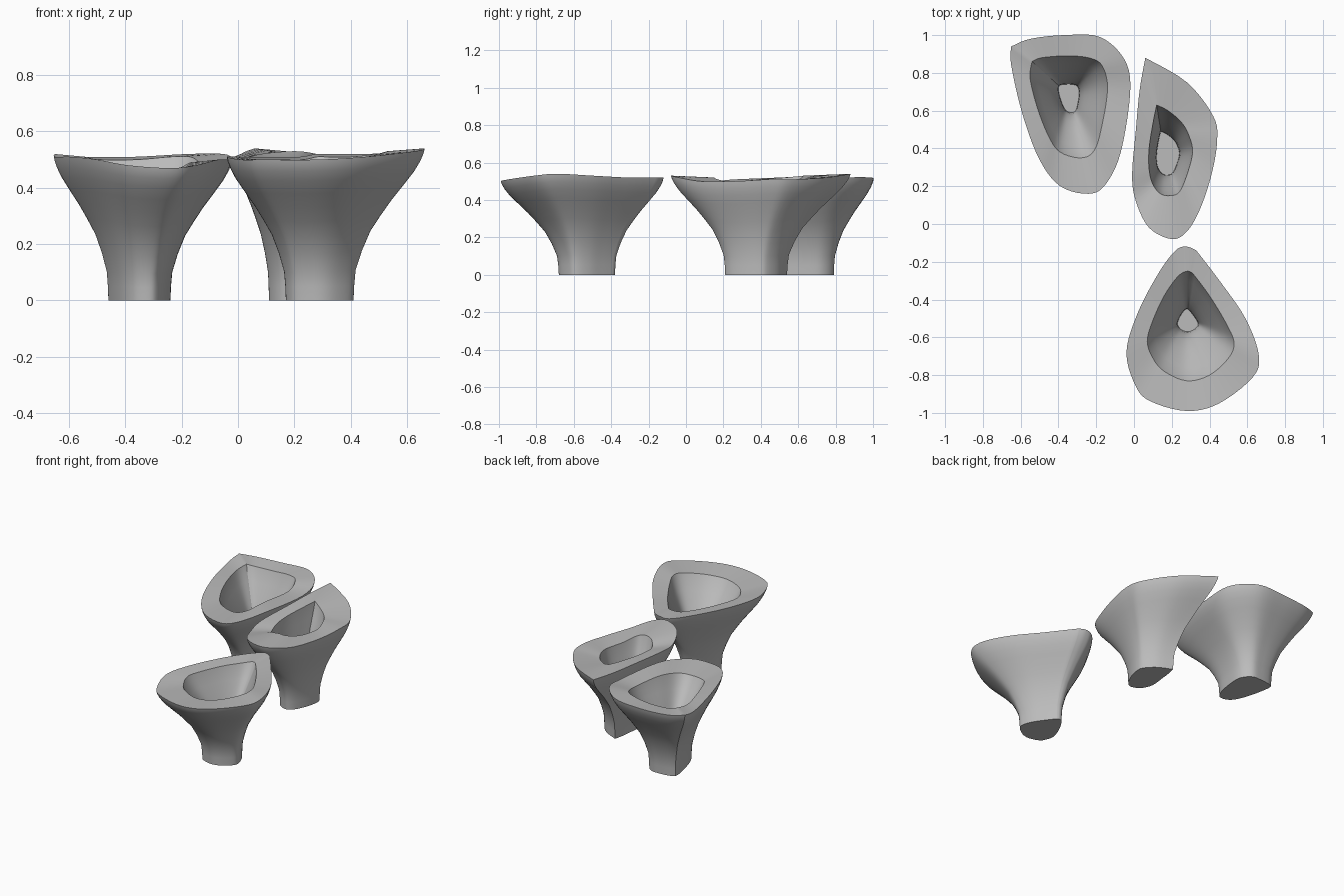
import bpy
import bmesh
import math
from mathutils import Vector

cube = bpy.data.objects.get("Cube")
if cube:
    bpy.data.objects.remove(cube)

# Single stone grey
grey = bpy.data.materials.new("stone_grey")
grey.use_nodes = True
colour = (0.5, 0.5, 0.5, 1)
grey.diffuse_color = colour
grey.node_tree.nodes["Principled BSDF"].inputs["Base Color"].default_value = colour

STEPS = 5           # samples between neighbouring outline points
RIM_HEIGHT = 0.51
FLOOR_HEIGHT = 0.12

# Flare of the wall: (height fraction, outward fraction)
OUTER_FLARE = [(0, 0), (.1, 0.01), (.2, .03), (.33, .12), (.46, .24), (.56, .38),
               (.66, .53), (.76, .7), (.85, .85), (.92, .94), (.97, .985), (1, 1)]
INNER_FLARE = [(1, 1), (.9, .9), (.78, .74), (.64, .55), (.5, .37),
               (.36, .2), (.22, .08), (.1, .02), (0, 0)]


def smooth_outline(points):
    """Closed spline through the points, with a sharp corner at the first."""
    pts = [Vector(p) / 100 for p in points]
    n = len(pts)
    ring = []
    for i in range(n):
        p, q = pts[i], pts[(i + 1) % n]
        before = p if i == 0 else pts[i - 1]
        after = q if i == n - 1 else pts[(i + 2) % n]
        m, k = (q - before) / 2, (after - p) / 2
        for s in range(STEPS):
            t = s / STEPS
            ring.append(p * (2*t**3 - 3*t**2 + 1) + m * (t**3 - 2*t**2 + t)
                        + q * (3*t**2 - 2*t**3) + k * (t**3 - t**2))
    return ring


def fit(ring, x_range, y_range, z):
    """Scale an outline into a rectangle at a fixed height."""
    def remap(values, low, high):
        a, b = min(values), max(values)
        return [low + (v - a) / (b - a) * (high - low) for v in values]
    xs = remap([p.x for p in ring], *x_range)
    ys = remap([p.y for p in ring], *y_range)
    return [Vector((x, y, z)) for x, y in zip(xs, ys)]


def blend(low, high, flare):
    """Rings between two outlines, following the flare."""
    for up, out in flare:
        ring = []
        for a, b in zip(low, high):
            p = a.lerp(b, out)
            p.z = a.z + (b.z - a.z) * up
            ring.append(p)
        yield ring


def pot(name, rim, opening, foot_x, foot_y, floor_x, floor_y):
    outer = smooth_outline(rim)
    inner = smooth_outline([(x, y, r[2] - 1) for (x, y), r in zip(opening, rim)])
    foot = fit(outer, foot_x, foot_y, 0)
    floor = fit(inner, floor_x, floor_y, FLOOR_HEIGHT)
    rings = list(blend(foot, outer, OUTER_FLARE)) + list(blend(floor, inner, INNER_FLARE))

    bm = bmesh.new()
    loops = [[bm.verts.new(p) for p in ring] for ring in rings]
    count = len(outer)
    for lower, upper in zip(loops, loops[1:]):
        for i in range(count):
            j = (i + 1) % count
            bm.faces.new((lower[i], lower[j], upper[j], upper[i]))
    bm.faces.new(loops[0][::-1])
    bm.faces.new(loops[-1])
    bmesh.ops.recalc_face_normals(bm, faces=bm.faces)
    mesh = bpy.data.meshes.new(name)
    bm.to_mesh(mesh)
    bm.free()
    mesh.materials.append(grey)
    obj = bpy.data.objects.new(name, mesh)
    bpy.context.collection.objects.link(obj)
    bpy.ops.object.select_all(action='DESELECT')
    obj.select_set(True)
    bpy.context.view_layer.objects.active = obj
    bpy.ops.object.shade_smooth_by_angle(angle=math.radians(32))


# Outlines run anticlockwise from the sharp corner, in hundredths
pot("back_pot",
    [(-65, 94, 52), (-65, 84, 51), (-59, 58, 51), (-50, 34, 50), (-39, 20, 48),
     (-24, 16, 47), (-15, 21, 48), (-7, 38, 50), (-2, 70, 50), (-5, 87, 52),
     (-18, 99, 52), (-37, 100, 51), (-55, 98, 51)],
    [(-54, 86), (-55, 77), (-51, 61), (-45, 46), (-39, 38), (-28, 35), (-21, 39),
     (-17, 52), (-14, 72), (-17, 84), (-24, 88), (-36, 89), (-49, 88)],
    (-.46, -.24), (.46, .79), (-.4, -.29), (.59, .74))

pot("middle_pot",
    [(6, 88, 54), (3, 71, 53), (1, 50, 52), (-1, 26, 51), (1, 12, 50), (8, -2, 52),
     (20, -8, 53), (28, -4, 52), (35, 8, 50), (41, 26, 50), (44, 44, 51),
     (42, 57, 51), (28, 75, 52)],
    [(12, 63), (10, 53), (8, 40), (8, 29), (10, 21), (14, 16), (19, 15), (24, 17),
     (28, 26), (31, 38), (29, 47), (25, 54), (18, 60)],
    (.11, .3), (.21, .54), (.12, .24), (.26, .49))

pot("front_pot",
    [(33, -14, 52), (28, -12, 52), (22, -14, 51), (13, -26, 51), (2, -47, 51),
     (-4, -68, 51), (1, -86, 50), (9, -94, 50), (28, -99, 50), (45, -95, 51),
     (63, -81, 53), (66, -69, 54), (59, -50, 53), (46, -31, 52)],
    [(31, -26), (28, -25), (23, -28), (16, -38), (10, -51), (7, -62), (10, -71),
     (16, -78), (28, -83), (40, -80), (50, -71), (53, -63), (49, -53), (40, -38)],
    (.17, .41), (-.68, -.38), (.23, .34), (-.57, -.45))
